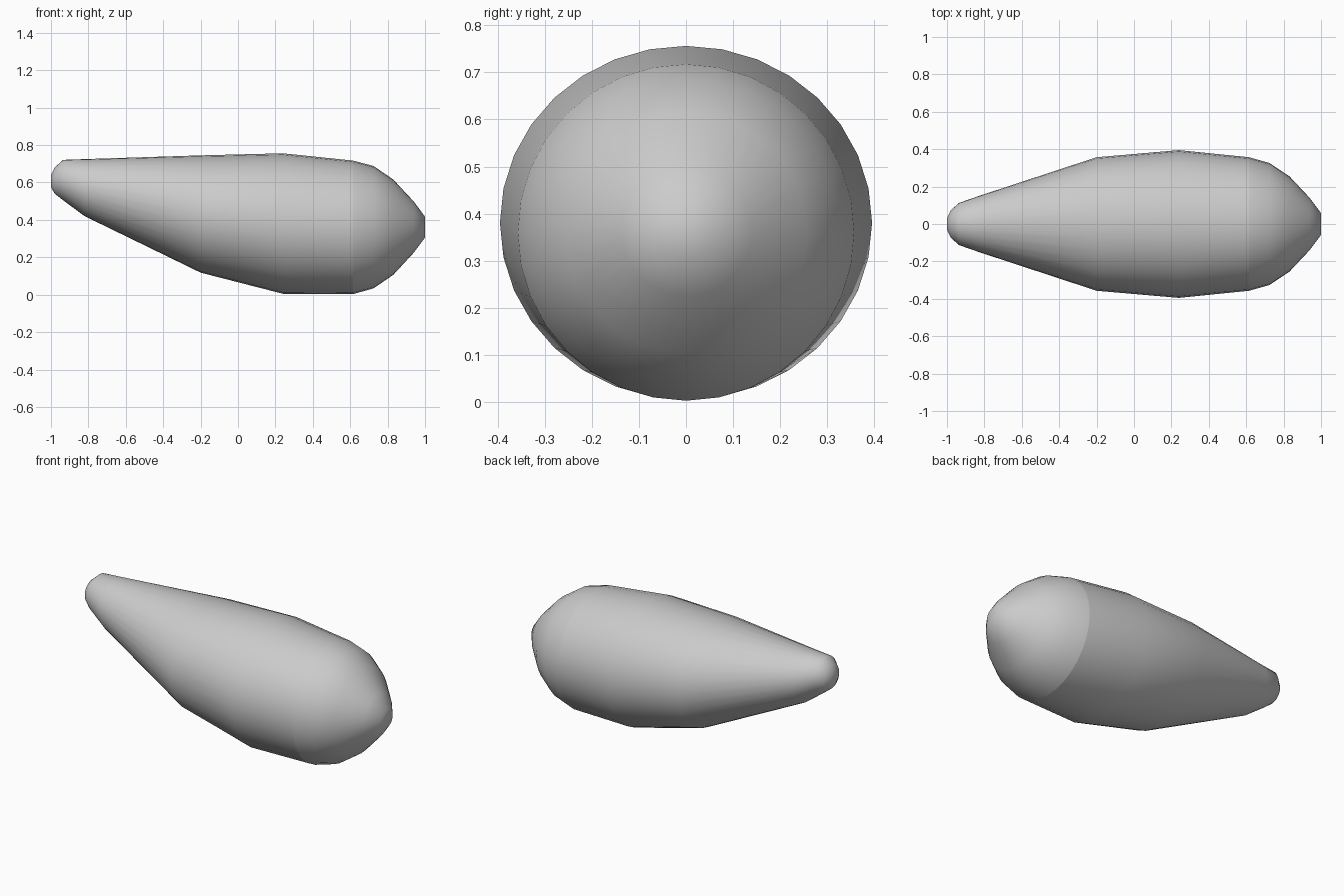
import bpy, bmesh
from math import sin, cos, tau

if "Cube" in bpy.data.objects:
    bpy.data.objects.remove(bpy.data.objects["Cube"])

SIDES = 32


def loft(name, sections, cap_start=False, cap_end=False):
    """Skin elliptical rings given as (x, half width, bottom z, top z)."""
    bm = bmesh.new()
    rings = []
    for x, w, low, high in sections:
        mid, h = (low + high) / 2, (high - low) / 2
        rings.append([bm.verts.new((x, w * sin(tau * i / SIDES),
                                    mid + h * cos(tau * i / SIDES)))
                      for i in range(SIDES)])
    for a, b in zip(rings, rings[1:]):
        for i in range(SIDES):
            j = (i + 1) % SIDES
            bm.faces.new((a[i], a[j], b[j], b[i]))
    if cap_start:
        bm.faces.new(rings[0][::-1])
    if cap_end:
        bm.faces.new(rings[-1])
    # orient faces away from the body axis
    bm.normal_update()
    for f in bm.faces:
        c = f.calc_center_median()
        c.x, c.z = c.x - 0.2, c.z - 0.42
        if f.normal.dot(c) < 0:
            f.normal_flip()
    for f in bm.faces:
        f.smooth = True
    mesh = bpy.data.meshes.new(name)
    bm.to_mesh(mesh)
    bm.free()
    obj = bpy.data.objects.new(name, mesh)
    bpy.context.collection.objects.link(obj)
    return obj


# tapering body with rounded narrow tail
loft("tapered_body", [
    (-1.00, 0.03, 0.575, 0.64),
    (-0.98, 0.073, 0.54, 0.68),
    (-0.935, 0.113, 0.505, 0.721),
    (-0.82, 0.153, 0.42, 0.725),
    (-0.20, 0.357, 0.118, 0.745),
    (0.24, 0.395, 0.005, 0.756),
    (0.615, 0.357, 0.003, 0.717),
], cap_start=True)

# blunt nose dome, seamed to the wide end of the body
loft("nose_dome", [
    (0.615, 0.357, 0.003, 0.717),
    (0.725, 0.326, 0.034, 0.688),
    (0.83, 0.256, 0.106, 0.616),
    (0.94, 0.139, 0.225, 0.498),
    (1.00, 0.058, 0.305, 0.417),
], cap_end=True)
